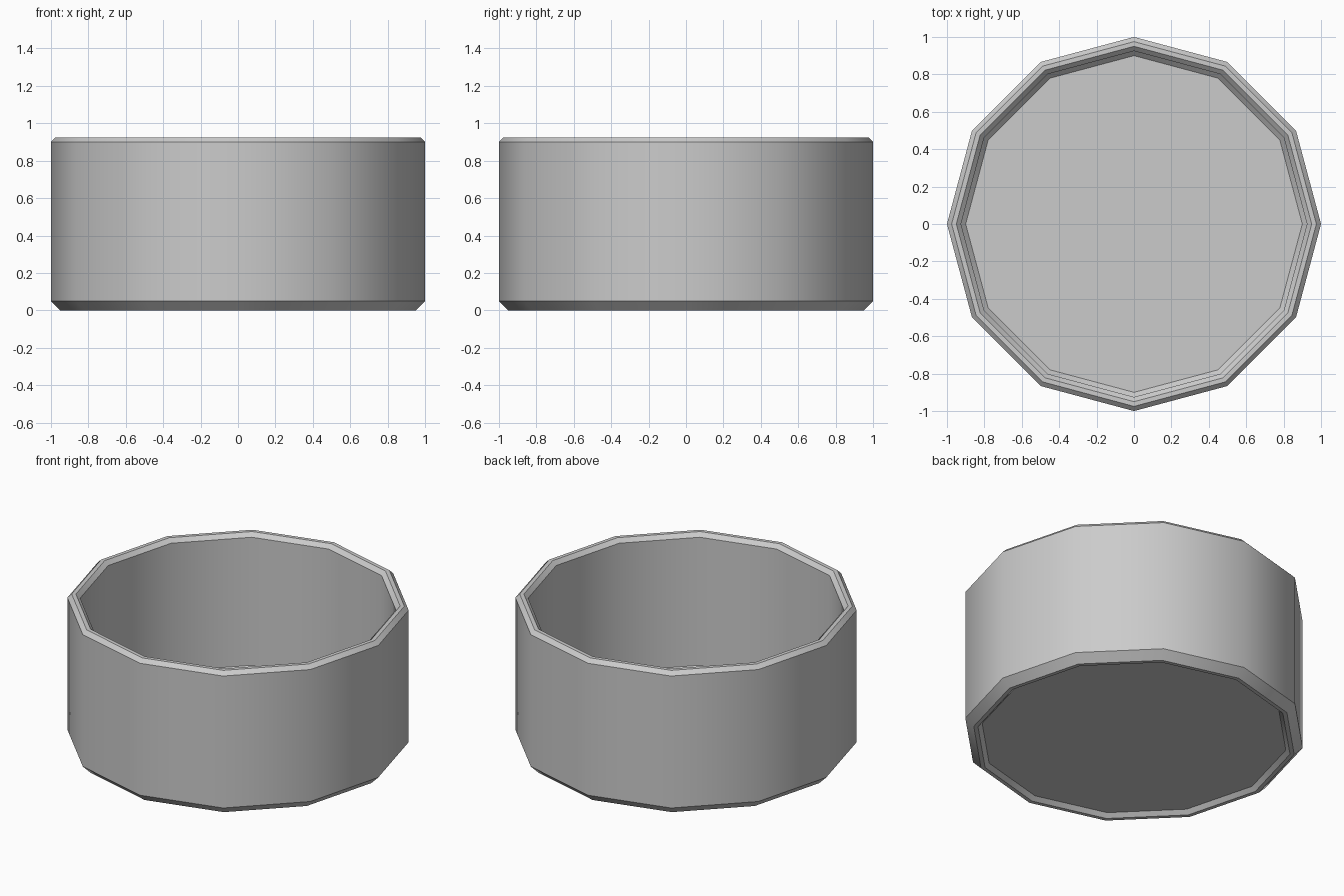
import bpy, bmesh, math

if "Cube" in bpy.data.objects:
    bpy.data.objects.remove(bpy.data.objects["Cube"])

SIDES = 12


def lathe(name, profile):
    """Revolve an (r, z) profile into a 12-sided shell capped at both ends."""
    bm = bmesh.new()
    rings = []
    for r, z in profile:
        rings.append([bm.verts.new((r * math.cos(2 * math.pi * i / SIDES),
                                    r * math.sin(2 * math.pi * i / SIDES), z))
                      for i in range(SIDES)])
    for a, b in zip(rings, rings[1:]):
        for i in range(SIDES):
            j = (i + 1) % SIDES
            bm.faces.new((a[i], a[j], b[j], b[i]))
    bm.faces.new(rings[0])
    bm.faces.new(rings[-1])
    bmesh.ops.recalc_face_normals(bm, faces=bm.faces)
    mesh = bpy.data.meshes.new(name)
    bm.to_mesh(mesh)
    bm.free()
    obj = bpy.data.objects.new(name, mesh)
    bpy.context.collection.objects.link(obj)
    bpy.context.view_layer.objects.active = obj
    obj.select_set(True)
    bpy.ops.object.shade_smooth_by_angle(angle=math.radians(31))
    return obj


# Round tub: recessed base, chamfered foot, outer wall, bevelled rim, inner wall, floor
lathe("round_tub", [
    (0.90, 0.025), (0.925, 0.0), (0.95, 0.0), (1.0, 0.05),
    (1.0, 0.90), (0.975, 0.925), (0.95, 0.925), (0.925, 0.90),
    (0.925, 0.075), (0.90, 0.05),
])
